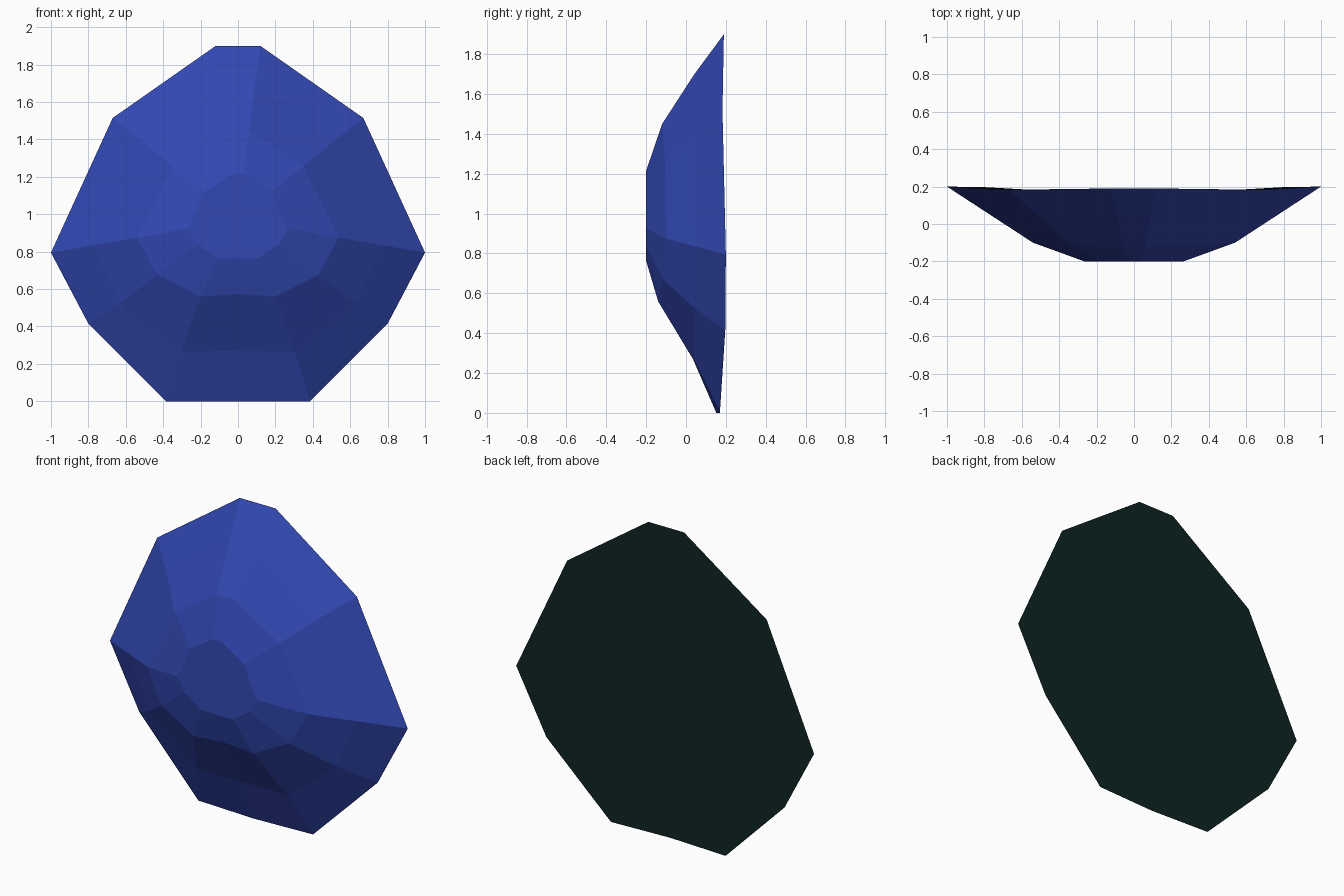
import bpy, bmesh

if "Cube" in bpy.data.objects:
    bpy.data.objects.remove(bpy.data.objects["Cube"])


def material(name, rgb):
    m = bpy.data.materials.new(name)
    m.diffuse_color = (*rgb, 1)
    m.use_nodes = True
    m.node_tree.nodes["Principled BSDF"].inputs["Base Color"].default_value = m.diffuse_color
    return m


# Right half of each facet ring, top to bottom (x, y, z); the last point is on the centre line
RIM = [(.12, .19, 1.90), (.67, .183, 1.515), (1.0, .20, .795),
       (.80, .197, .415), (.385, .17, 0), (0, .152, 0)]
GIRDLE = [(.09, .042, 1.70), (.51, .045, 1.39), (.77, .05, .835),
          (.63, .045, .525), (.305, .04, .265), (0, .035, .27)]
CROWN = [(.06, -.12, 1.45), (.35, -.105, 1.255), (.54, -.10, .875),
         (.43, -.12, .675), (.20, -.14, .56), (0, -.14, .575)]
TABLE = [(.03, -.20, 1.215), (.18, -.20, 1.12), (.265, -.20, .925),
         (.22, -.20, .84), (.105, -.20, .765), (0, -.20, .763)]


def full_ring(bm, half):
    """Mirror a half ring into a closed loop of vertices."""
    pts = half + [(-x, y, z) for x, y, z in reversed(half[:-1])]
    return [bm.verts.new(p) for p in pts]


bm = bmesh.new()
rings = [full_ring(bm, h) for h in (RIM, GIRDLE, CROWN, TABLE)]

# Faceted front: bands between the rings, then the flat table
for a, b in zip(rings, rings[1:]):
    n = len(a)
    for i in range(n):
        j = (i + 1) % n
        bm.faces.new((a[i], a[j], b[j], b[i]))
bm.faces.new(rings[-1])

# Dark back plate
back = bm.faces.new(rings[0])
back.material_index = 1
bmesh.ops.recalc_face_normals(bm, faces=bm.faces[:])

mesh = bpy.data.meshes.new("faceted_gem")
bm.to_mesh(mesh)
bm.free()
mesh.materials.append(material("gem blue", (.032, .065, .45)))
mesh.materials.append(material("dark green backing", (.0042, .0185, .016)))
gem = bpy.data.objects.new("faceted_gem", mesh)
bpy.context.collection.objects.link(gem)
